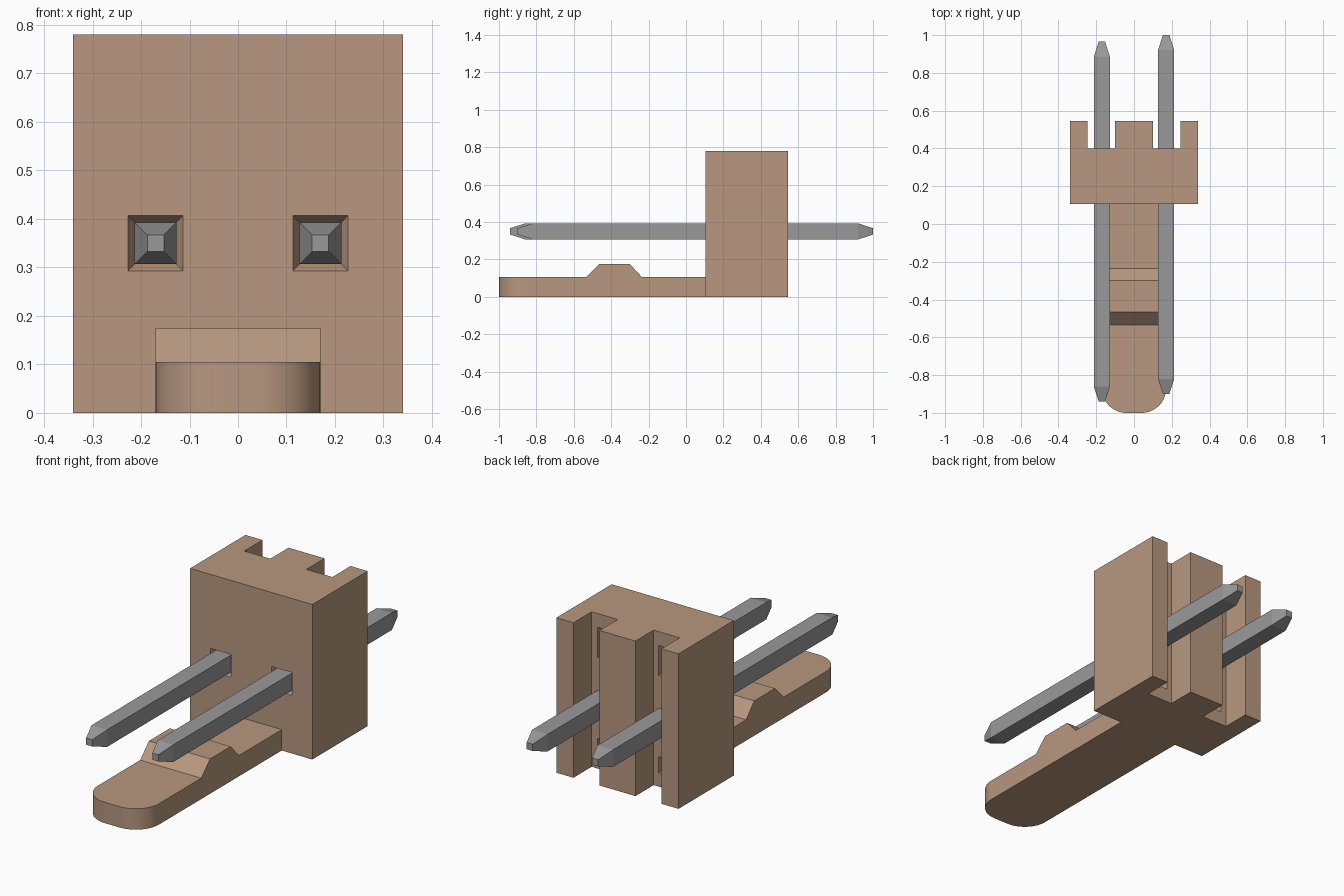
import bpy, bmesh, math
from mathutils import Vector

cube = bpy.data.objects.get("Cube")
if cube:
    bpy.data.objects.remove(cube, do_unlink=True)


def material(name, rgb):
    m = bpy.data.materials.new(name)
    m.use_nodes = True
    m.diffuse_color = (*rgb, 1)
    m.node_tree.nodes["Principled BSDF"].inputs["Base Color"].default_value = (*rgb, 1)
    return m


tan = material("tan plastic", (0.48, 0.315, 0.215))
grey = material("grey metal", (0.32, 0.32, 0.32))


def make_object(name, bm, mat):
    bmesh.ops.recalc_face_normals(bm, faces=bm.faces)
    mesh = bpy.data.meshes.new(name)
    bm.to_mesh(mesh)
    bm.free()
    mesh.materials.append(mat)
    ob = bpy.data.objects.new(name, mesh)
    bpy.context.collection.objects.link(ob)
    return ob


def extrude(bm, points, offset):
    """Solid from a flat outline pushed along an offset."""
    face = bm.faces.new([bm.verts.new(p) for p in points])
    out = bmesh.ops.extrude_face_region(bm, geom=[face])["geom"]
    bmesh.ops.translate(bm, vec=offset, verts=[v for v in out if isinstance(v, bmesh.types.BMVert)])


def loft(bm, x, z, sections):
    """Square sections (y, half width) joined along y, closed at the ends."""
    rings = [[bm.verts.new((x + sx * h, y, z + sz * h))
              for sx, sz in ((-1, -1), (1, -1), (1, 1), (-1, 1))] for y, h in sections]
    for a, b in zip(rings, rings[1:]):
        for i in range(4):
            j = (i + 1) % 4
            bm.faces.new((a[i], a[j], b[j], b[i]))
    bm.faces.new(rings[0])
    bm.faces.new(rings[-1])


PIN_X, PIN_Z, PIN_R = 0.17, 0.35, 0.043
FRONT, SLOT, BACK = 0.105, 0.4, 0.545

# Housing block with two full-height slots at the back
half = [(0.34, FRONT), (0.34, BACK), (0.245, BACK), (0.245, SLOT), (0.1, SLOT), (0.1, BACK)]
outline = half + [(-x, y) for x, y in reversed(half)]
bm = bmesh.new()
extrude(bm, [(x, y, 0) for x, y in outline], Vector((0, 0, 0.78)))
housing = make_object("housing", bm, tan)

# Flared pin entries at the front and pockets in the slot walls
bm = bmesh.new()
for x in (-PIN_X, PIN_X):
    loft(bm, x, PIN_Z, [(FRONT - 0.01, 0.0617), (FRONT + 0.03, PIN_R)])
    for low, high in ((0.07, 0.15), (0.56, 0.71)):
        extrude(bm, [(x - PIN_R, 0.3, low), (x + PIN_R, 0.3, low),
                     (x + PIN_R, 0.3, high), (x - PIN_R, 0.3, high)], Vector((0, 0.12, 0)))
cutter = make_object("housing_cutter", bm, tan)
cutter.hide_render = True
cut = housing.modifiers.new("cuts", "BOOLEAN")
cut.object = cutter
cut.operation = "DIFFERENCE"
cut.solver = "EXACT"
bpy.context.view_layer.objects.active = housing
bpy.ops.object.modifier_apply(modifier=cut.name)
bpy.data.objects.remove(cutter, do_unlink=True)

# Tongue with rounded front corners
W, R = 0.17, 0.13
arc = [math.radians(a) for a in range(0, 91, 6)]
right = [(W - R + R * math.cos(a), -1 + R - R * math.sin(a)) for a in arc]
outline = [(W, FRONT)] + right + [(-x, y) for x, y in reversed(right)] + [(-W, FRONT)]
bm = bmesh.new()
extrude(bm, [(x, y, 0) for x, y in outline], Vector((0, 0, 0.105)))
tongue = make_object("tongue", bm, tan)
bpy.ops.object.select_all(action="DESELECT")
tongue.select_set(True)
bpy.context.view_layer.objects.active = tongue
bpy.ops.object.shade_smooth_by_angle(angle=math.radians(30))

# Latch bump on the tongue
bm = bmesh.new()
profile = [(-0.535, 0.105), (-0.235, 0.105), (-0.3, 0.175), (-0.465, 0.175)]
extrude(bm, [(-W, y, z) for y, z in profile], Vector((2 * W, 0, 0)))
make_object("latch_bump", bm, tan)

# Square pins with tapered tips
for name, x, start, end in (("right_pin", -PIN_X, -0.94, 0.965), ("left_pin", PIN_X, -0.9, 1.0)):
    bm = bmesh.new()
    loft(bm, x, PIN_Z, [(start, 0.017), (start + 0.08, PIN_R), (end - 0.08, PIN_R), (end, 0.017)])
    make_object(name, bm, grey)
